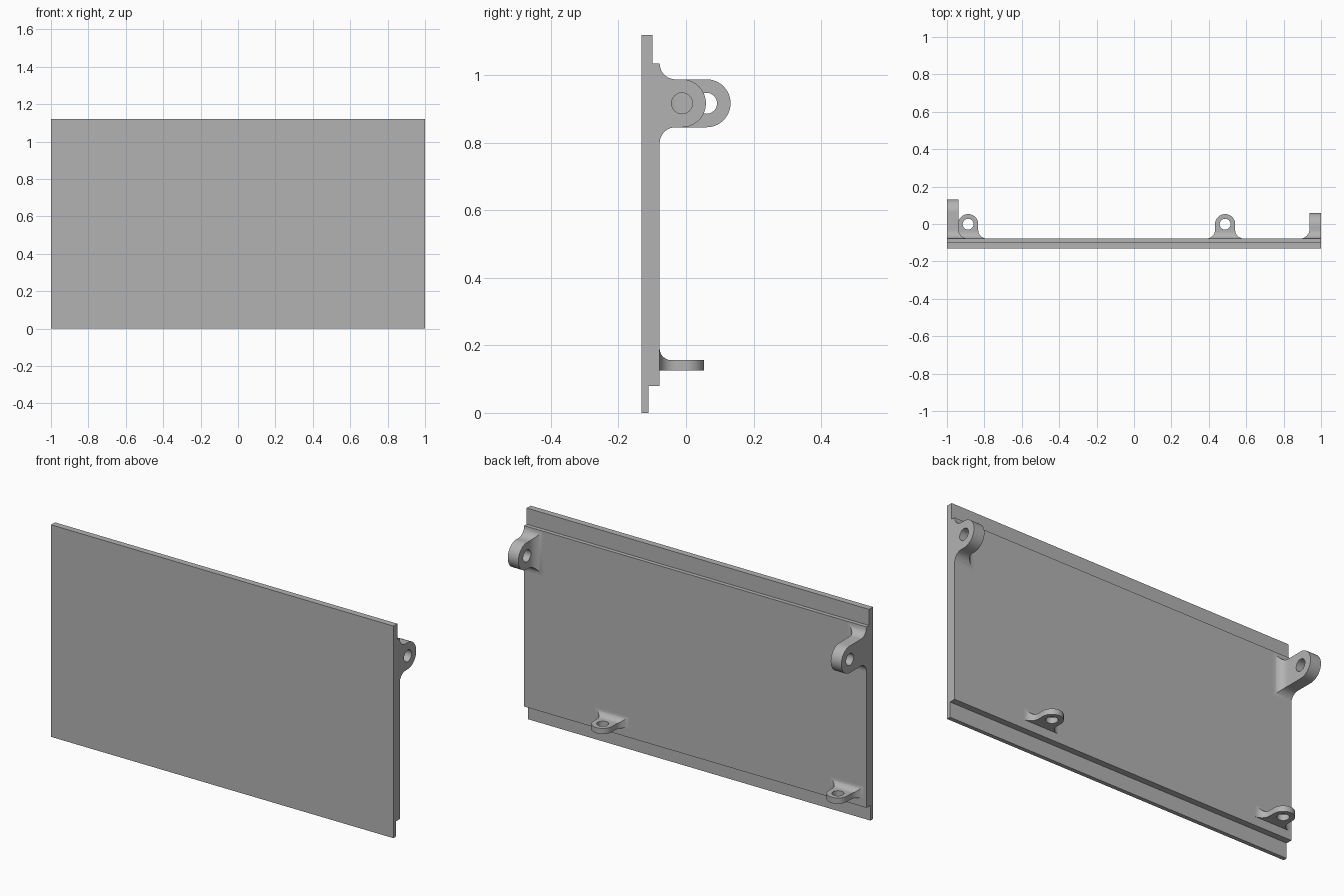
import bpy
import bmesh
from math import pi, sin, cos, radians
from mathutils import Matrix, Vector

if "Cube" in bpy.data.objects:
    bpy.data.objects.remove(bpy.data.objects["Cube"], do_unlink=True)

FRONT, BACK, EMBED = -0.132, -0.078, 0.005

grey = bpy.data.materials.new("plain grey")
grey.use_nodes = True
COLOUR = (0.45, 0.45, 0.45, 1)
grey.diffuse_color = COLOUR
grey.node_tree.nodes["Principled BSDF"].inputs["Base Color"].default_value = COLOUR


def arc(cx, cy, r, start, end, steps):
    angles = [radians(start + (end - start) * i / steps) for i in range(steps + 1)]
    return [(cx + r * cos(a), cy + r * sin(a)) for a in angles]


def prism(name, points, low, high, axes):
    """Extrude a 2D outline; axes gives the world axis of u, v and the depth."""
    bm = bmesh.new()

    def place(u, v, w):
        co = Vector()
        co[axes[0]], co[axes[1]], co[axes[2]] = u, v, w
        return co

    face = bm.faces.new([bm.verts.new(place(u, v, low)) for u, v in points])
    grown = bmesh.ops.extrude_face_region(bm, geom=[face])["geom"]
    bmesh.ops.translate(bm, vec=place(0, 0, high - low),
                        verts=[g for g in grown if isinstance(g, bmesh.types.BMVert)])
    bmesh.ops.recalc_face_normals(bm, faces=bm.faces)
    mesh = bpy.data.meshes.new(name)
    bm.to_mesh(mesh)
    bm.free()
    mesh.materials.append(grey)
    obj = bpy.data.objects.new(name, mesh)
    bpy.context.collection.objects.link(obj)
    return obj


def combine(obj, cutter, operation):
    """Bake a boolean into obj and discard the cutter."""
    cutter.hide_render = True
    mod = obj.modifiers.new("cut", "BOOLEAN")
    mod.operation, mod.object, mod.solver = operation, cutter, "EXACT"
    graph = bpy.context.evaluated_depsgraph_get()
    baked = bpy.data.meshes.new_from_object(obj.evaluated_get(graph))
    obj.modifiers.clear()
    obj.data = baked
    bpy.data.objects.remove(cutter, do_unlink=True)


def bracket(name, half, tip, fillet, thick, side_fillet, hole, matrix):
    """Rounded tongue with a hole: x across, y outwards, z through its thickness."""
    # outline with flared root
    left = arc(-half - fillet, BACK + fillet, fillet, -90, 0, 12)
    right = [(-x, y) for x, y in reversed(left)]
    root = half + fillet
    outline = ([(-root, BACK - EMBED)] + left + arc(0, tip, half, 180, 0, 32)
               + right + [(root, BACK - EMBED)])
    obj = prism(name, outline, -0.1, 0.3, (0, 1, 2))
    # thickness section with one filleted side
    section = ([(0, 0.3), (0, BACK - EMBED), (thick + side_fillet, BACK - EMBED)]
               + arc(thick + side_fillet, BACK + side_fillet, side_fillet, 270, 180, 12)
               + [(thick, 0.3)])
    combine(obj, prism("section", section, -0.3, 0.3, (2, 1, 0)), "INTERSECT")
    # pin hole
    circle = arc(0, tip, hole, 0, 360, 32)[:-1]
    combine(obj, prism("pin", circle, -0.1, 0.3, (0, 1, 2)), "DIFFERENCE")
    # move into place
    bm = bmesh.new()
    bm.from_mesh(obj.data)
    bm.transform(matrix)
    bmesh.ops.recalc_face_normals(bm, faces=bm.faces)
    bm.to_mesh(obj.data)
    bm.free()
    bpy.ops.object.select_all(action="DESELECT")
    obj.select_set(True)
    bpy.context.view_layer.objects.active = obj
    bpy.ops.object.shade_smooth_by_angle(angle=radians(30))


# Panel with thinner lips along its top and bottom edges
prism("panel", [(FRONT, 0), (-0.111, 0), (-0.111, 0.08), (BACK, 0.08),
                (BACK, 1.035), (-0.099, 1.035), (-0.099, 1.12), (FRONT, 1.12)],
      -1, 1, (1, 2, 0))

# Upright ears at the upper corners, the right one longer
for name, side, tip in (("left_ear", 1, -0.012), ("right_ear", -1, 0.061)):
    place = Matrix(((0, 0, -side, side), (0, 1, 0, 0), (1, 0, 0, 0.917), (0, 0, 0, 1)))
    bracket(name, 0.071, tip, 0.047, 0.062, 0.05, 0.031, place)

# Flat lugs near the bottom
for name, x in (("left_lug", 0.487), ("right_lug", -0.887)):
    bracket(name, 0.054, -0.001, 0.047, 0.03, 0.035, 0.029,
            Matrix.Translation((x, 0, 0.126)))
